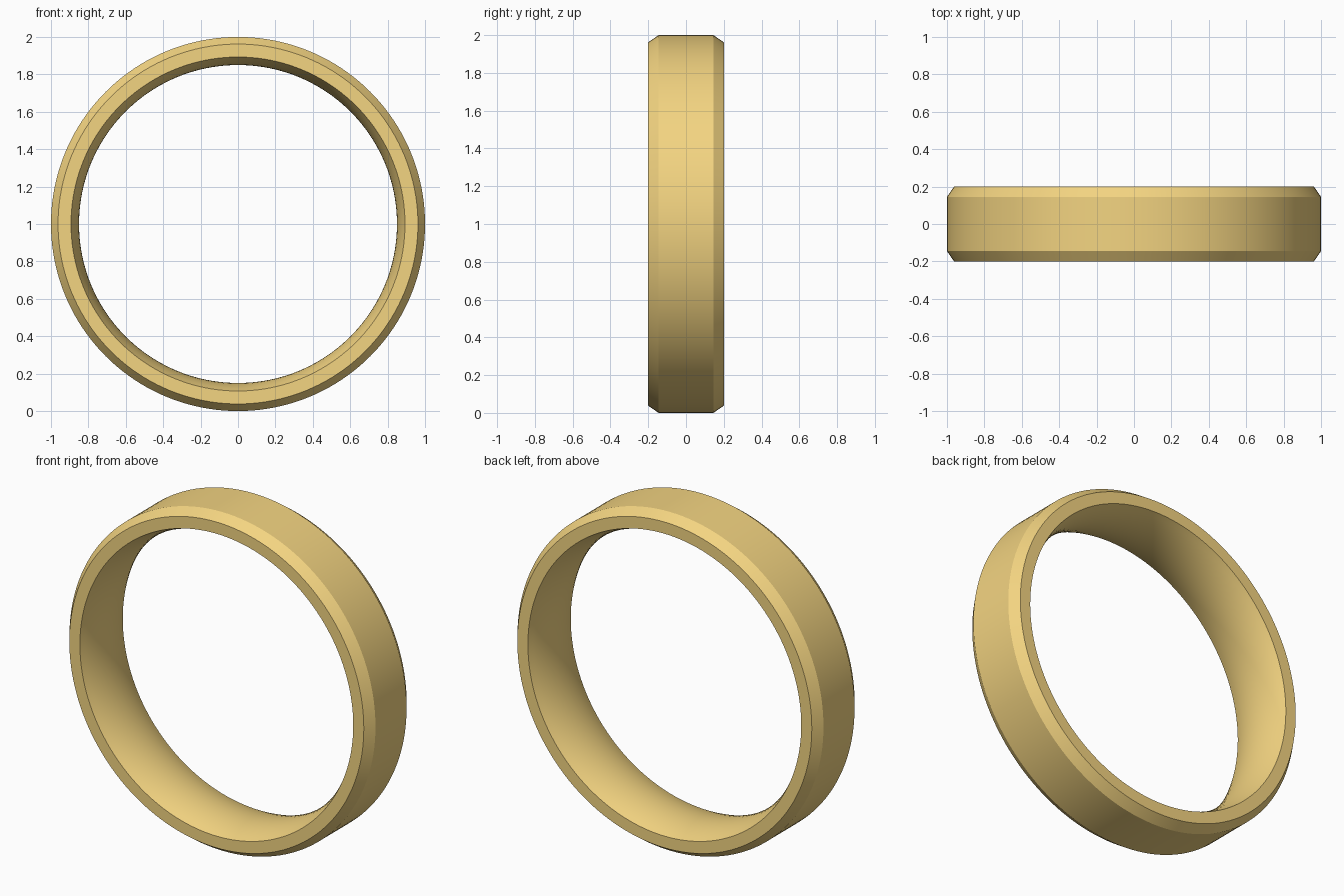
import bpy, bmesh, math

if "Cube" in bpy.data.objects:
    bpy.data.objects.remove(bpy.data.objects["Cube"])

SEGMENTS = 160
ARC_STEPS = 12
HALF_WIDTH = 0.2
R_BORE, R_RIM = 0.85, 0.893      # bore radius at the middle and at the rims

# Cross-section as (radius, y): chamfered outside, gently domed inside
profile = [(0.962, -HALF_WIDTH), (1.0, -0.145), (1.0, 0.145), (0.962, HALF_WIDTH)]
sag = R_RIM - R_BORE
arc_r = (HALF_WIDTH ** 2 + sag ** 2) / (2 * sag)
half_angle = math.asin(HALF_WIDTH / arc_r)
for i in range(ARC_STEPS + 1):
    a = half_angle * (1 - 2 * i / ARC_STEPS)
    profile.append((R_BORE + arc_r * (1 - math.cos(a)), arc_r * math.sin(a)))

# Sweep the section around the y axis
bm = bmesh.new()
rings = []
for s in range(SEGMENTS):
    t = 2 * math.pi * s / SEGMENTS
    rings.append([bm.verts.new((r * math.cos(t), y, 1 + r * math.sin(t))) for r, y in profile])
n = len(profile)
for s in range(SEGMENTS):
    a, b = rings[s], rings[(s + 1) % SEGMENTS]
    for k in range(n):
        j = (k + 1) % n
        bm.faces.new((a[k], a[j], b[j], b[k]))
bmesh.ops.recalc_face_normals(bm, faces=bm.faces)
mesh = bpy.data.meshes.new("ring_band")
bm.to_mesh(mesh)
bm.free()

band = bpy.data.objects.new("ring_band", mesh)
bpy.context.collection.objects.link(band)

# Gold
gold = bpy.data.materials.new("gold")
gold.diffuse_color = (0.9, 0.66, 0.22, 1)
gold.use_nodes = True
gold.node_tree.nodes["Principled BSDF"].inputs["Base Color"].default_value = gold.diffuse_color
mesh.materials.append(gold)

# Smooth surfaces with crisp chamfer edges
bpy.context.view_layer.objects.active = band
band.select_set(True)
bpy.ops.object.shade_smooth_by_angle(angle=math.radians(30))
